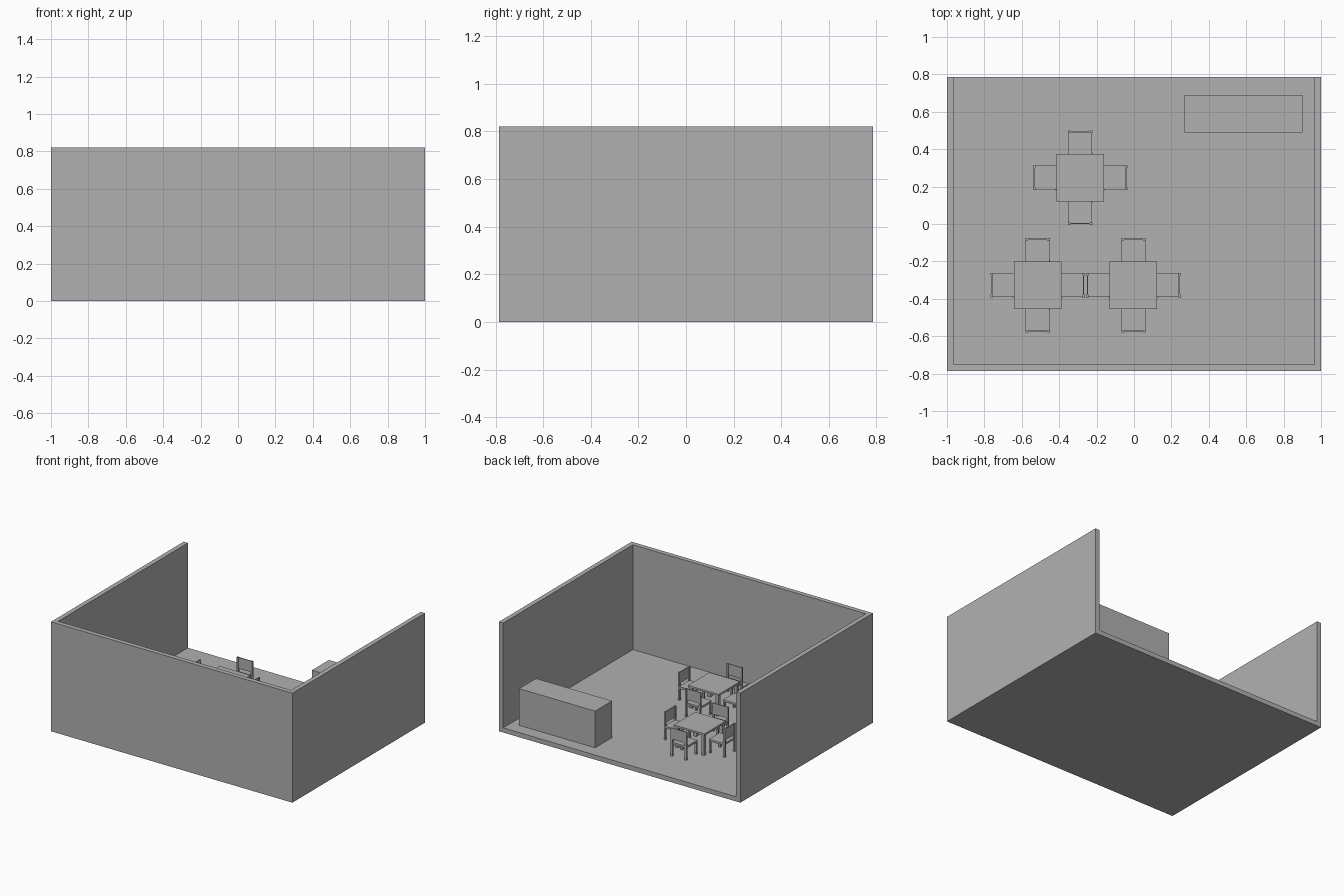
import bpy
import bmesh
from math import pi
from mathutils import Matrix, Vector

if "Cube" in bpy.data.objects:
    bpy.data.objects.remove(bpy.data.objects["Cube"], do_unlink=True)

grey = bpy.data.materials.new("plain_grey")
grey.use_nodes = True
colour = (0.44, 0.44, 0.44, 1)
grey.diffuse_color = colour
grey.node_tree.nodes["Principled BSDF"].inputs["Base Color"].default_value = colour

WIDTH, DEPTH, HEIGHT = 2.0, 1.57, 0.82
WALL = 0.035
FLOOR = 0.035


def add_box(bm, low, high):
    low, high = Vector(low), Vector(high)
    matrix = Matrix.Translation((low + high) / 2) @ Matrix.Diagonal((*(high - low), 1))
    bmesh.ops.create_cube(bm, size=1, matrix=matrix)


def make_mesh(name, boxes):
    bm = bmesh.new()
    for low, high in boxes:
        add_box(bm, low, high)
    mesh = bpy.data.meshes.new(name)
    bm.to_mesh(mesh)
    bm.free()
    mesh.materials.append(grey)
    return mesh


def place(name, mesh, matrix=Matrix()):
    obj = bpy.data.objects.new(name, mesh)
    obj.matrix_world = matrix
    bpy.context.collection.objects.link(obj)
    return obj


# Room shell: a floor and one U-shaped wall, open at the back
X, Y = WIDTH / 2, DEPTH / 2
place("floor", make_mesh("floor", [((-X, -Y, 0), (X, Y, FLOOR))]))

outline = [(-X, Y), (-X, -Y), (X, -Y), (X, Y),
           (X - WALL, Y), (X - WALL, WALL - Y), (WALL - X, WALL - Y), (WALL - X, Y)]
bm = bmesh.new()
base = bm.faces.new([bm.verts.new((x, y, 0)) for x, y in outline])
top = bmesh.ops.extrude_face_region(bm, geom=[base])["geom"]
bmesh.ops.translate(bm, vec=(0, 0, HEIGHT),
                    verts=[v for v in top if isinstance(v, bmesh.types.BMVert)])
bmesh.ops.recalc_face_normals(bm, faces=bm.faces)
wall_mesh = bpy.data.meshes.new("walls")
bm.to_mesh(wall_mesh)
bm.free()
wall_mesh.materials.append(grey)
place("walls", wall_mesh)

# Service counter
place("counter", make_mesh("counter", [((0.27, 0.49, FLOOR), (0.9, 0.69, 0.31))]))

# Table: square top on four corner legs
half, leg, table_z = 0.127, 0.024, 0.202
table_boxes = [((-half, -half, table_z - 0.014), (half, half, table_z))]
inset = half - 0.006 - leg / 2
for sx in (-1, 1):
    for sy in (-1, 1):
        cx, cy = sx * inset, sy * inset
        table_boxes.append(((cx - leg / 2, cy - leg / 2, FLOOR),
                            (cx + leg / 2, cy + leg / 2, table_z - 0.014)))
table_mesh = make_mesh("table", table_boxes)

# Chair, offset from the table centre with its back on +y
w, post, inner, outer = 0.064, 0.014, 0.12, 0.253
seat_z, back_z = 0.137, 0.243
chair_boxes = [
    ((-w, inner, seat_z - 0.015), (w, outer - 0.006, seat_z)),
    ((-w + 0.003, outer - 0.011, 0.16), (w - 0.003, outer - 0.004, back_z)),
]
for side in (-1, 1):
    x0, x1 = sorted((side * (w + 0.001), side * (w + 0.001 - post)))
    chair_boxes.append(((x0, outer - post, FLOOR), (x1, outer, back_z)))
    chair_boxes.append(((x0, inner, FLOOR), (x1, inner + post, seat_z - 0.015)))
chair_mesh = make_mesh("chair", chair_boxes)

# Three dining sets, each with four chairs
for i, (x, y) in enumerate([(-0.288, 0.248), (-0.515, -0.327), (-0.003, -0.327)], 1):
    spot = Matrix.Translation((x, y, 0))
    place(f"table_{i}", table_mesh, spot)
    for k in range(4):
        place(f"chair_{i}_{k + 1}", chair_mesh, spot @ Matrix.Rotation(k * pi / 2, 4, 'Z'))
